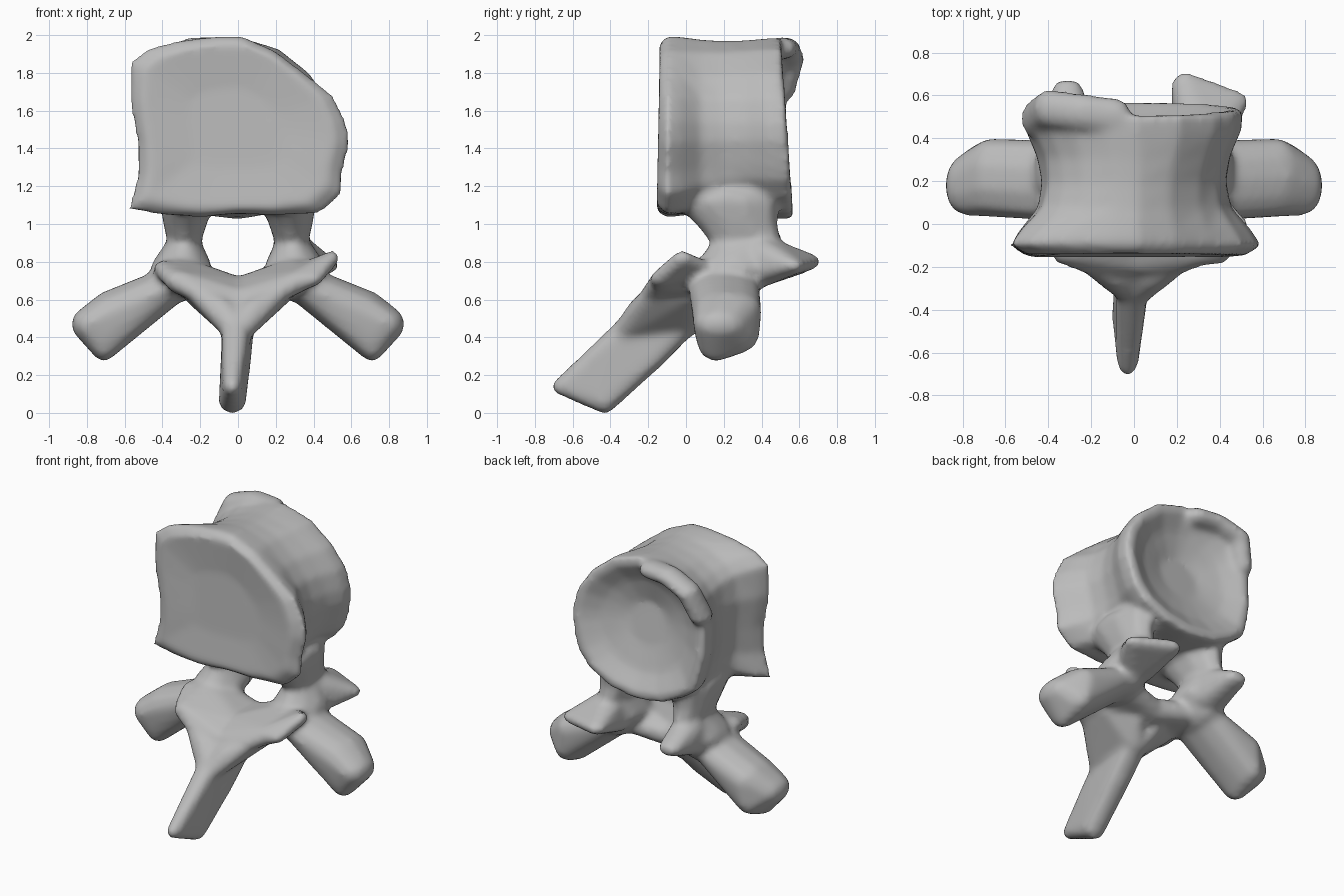
import bpy
import bmesh
import math
from mathutils import Vector

if "Cube" in bpy.data.objects:
    bpy.data.objects.remove(bpy.data.objects["Cube"], do_unlink=True)

bone = bpy.data.materials.new("bone_grey")
bone.use_nodes = True
grey = (0.5, 0.5, 0.5, 1)
bone.diffuse_color = grey
bone.node_tree.nodes["Principled BSDF"].inputs["Base Color"].default_value = grey

bm = bmesh.new()


def add_solid(*blobs):
    """Convex solid stretched around a few ellipsoids: (centre, radii)."""
    part = bmesh.new()
    for centre, radii in blobs:
        made = bmesh.ops.create_icosphere(part, subdivisions=2, radius=1)
        for vert in made["verts"]:
            vert.co = Vector(centre) + Vector(a * b for a, b in zip(vert.co, radii))
    hull = bmesh.ops.convex_hull(part, input=part.verts)
    loose = [v for v in hull["geom_interior"] if isinstance(v, bmesh.types.BMVert)]
    bmesh.ops.delete(part, geom=loose, context="VERTS")
    # Keep only the outer hull faces
    hull_faces = {f for f in hull["geom"] if isinstance(f, bmesh.types.BMFace) and f.is_valid}
    inner = [f for f in part.faces if f not in hull_faces]
    bmesh.ops.delete(part, geom=inner, context="FACES")
    bmesh.ops.recalc_face_normals(part, faces=part.faces)
    copied = {v: bm.verts.new(v.co) for v in part.verts if v.link_faces}
    for face in part.faces:
        bm.faces.new([copied[v] for v in face.verts])
    part.free()


def add_chain(*blobs):
    """Limb made of solids between neighbouring ellipsoids."""
    for first, second in zip(blobs, blobs[1:]):
        add_solid(first, second)


def side(s, centre, radii):
    return (centre[0] * s, centre[1], centre[2]), radii


# Drum-shaped body: front outline blended towards an oval at the back
outline = [(-.57, 1.86), (-.47, 1.93), (-.3, 1.97), (-.1, 1.99), (.02, 1.99),
           (.2, 1.91), (.36, 1.79), (.5, 1.68), (.57, 1.54), (.59, 1.43),
           (.55, 1.27), (.55, 1.16), (.43, 1.06), (.2, 1.05), (0, 1.06),
           (-.2, 1.04), (-.4, 1.05), (-.58, 1.08), (-.53, 1.25), (-.53, 1.43),
           (-.57, 1.65)]
middle = Vector((-.01, 1.5))


def body_ring(y, blend, wide, tall):
    ring = []
    for x, z in outline:
        arm = Vector((x, z)) - middle
        angle = math.atan2(arm.y, arm.x)
        oval = Vector((.5 * math.cos(angle), .48 * math.sin(angle)))
        spot = arm.lerp(oval, blend)
        # The back rim leans forward towards the top
        lean = y * (1 - .12 * spot.y)
        ring.append(bm.verts.new((middle.x + spot.x * wide, lean, middle.y + spot.y * tall)))
    return ring


sections = [(-.125, .2, .45, .45), (-.15, .2, .9, .94), (-.1, 0, 1.01, 1.01),
            (-.03, .1, .95, 1), (.08, .4, .83, .98), (.2, .6, .82, .97),
            (.32, .8, .89, .98), (.44, .8, .99, 1), (.53, .8, 1, 1.01),
            (.54, .8, .9, .9), (.47, .9, .65, .65), (.42, 1, .3, .3)]
rings = [body_ring(*section) for section in sections]
count = len(outline)
for near, far in zip(rings, rings[1:]):
    for i in range(count):
        j = (i + 1) % count
        bm.faces.new((near[i], near[j], far[j], far[i]))
bm.faces.new(list(reversed(rings[0])))
bm.faces.new(rings[-1])

# Overhanging lip on the upper back rim
lip = (.07, .09, .06)
add_chain(((-.46, .49, 1.7), lip), ((-.4, .54, 1.87), lip),
          ((-.24, .52, 1.93), lip), ((-.08, .5, 1.93), lip))

knob = (.06, .06, .06)
for s in (-1, 1):
    # Pedicles flaring into the body above and the arch below
    add_chain(side(s, (.27, .22, 1.12), (.15, .28, .1)),
              side(s, (.28, .27, 1), (.12, .22, .06)),
              side(s, (.285, .32, .9), (.09, .19, .06)),
              side(s, (.3, .26, .77), (.17, .22, .08)),
              side(s, (.33, .22, .68), (.13, .19, .1)))
    # Broad laminae that roof the canal
    add_solid(((0, -.18, .6), (.07, .06, .06)),
              ((0, -.04, .64), (.08, .08, .08)),
              ((0, .18, .64), (.08, .08, .08)),
              side(s, (.2, -.18, .63), (.06, .06, .05)),
              side(s, (.33, -.13, .7), knob),
              side(s, (.31, .12, .77), (.06, .08, .06)),
              side(s, (.27, .24, .68), (.06, .08, .07)))
    # Flared webs running down into the blade
    add_solid(((0, -.33, .43), (.075, .06, .06)),
              ((0, 0, .46), (.09, .08, .06)),
              side(s, (.08, -.25, .55), knob),
              side(s, (.2, -.18, .62), (.06, .06, .05)),
              side(s, (.08, -.02, .52), knob),
              side(s, (.08, .1, .58), knob),
              side(s, (.23, .02, .63), knob))
    # Transverse processes
    add_solid(side(s, (.33, .2, .69), (.1, .19, .1)),
              side(s, (.68, .22, .55), (.1, .18, .1)),
              side(s, (.8, .18, .47), (.085, .14, .09)),
              side(s, (.7, .22, .4), (.1, .17, .1)),
              side(s, (.71, .16, .36), (.07, .1, .09)))

# Spinous process: a thin blade sloping forward and down
add_solid(((0, -.18, .59), (.08, .06, .06)),
          ((0, 0, .47), (.09, .07, .06)),
          ((-.01, -.34, .43), (.075, .06, .06)),
          ((-.01, -.17, .29), (.085, .06, .06)))
add_solid(((-.01, -.34, .43), (.075, .06, .06)),
          ((-.01, -.17, .29), (.085, .06, .06)),
          ((-.03, -.65, .14), (.05, .06, .05)),
          ((-.03, -.43, .055), (.075, .06, .06)))

# Rear articular processes, the left one broader
add_solid(((.31, .4, .84), (.12, .12, .1)),
          ((.3, .38, .74), (.13, .1, .08)),
          ((.24, .65, .8), (.07, .06, .045)),
          ((.45, .57, .78), (.09, .06, .045)))
add_solid(((-.3, .4, .84), (.11, .12, .1)),
          ((-.3, .38, .74), (.12, .1, .08)),
          ((-.31, .62, .79), (.08, .06, .05)))

# Front articular spurs
add_solid(((.3, -.14, .69), knob),
          ((.38, .08, .76), (.06, .08, .05)),
          ((.4, -.14, .71), (.05, .05, .04)),
          ((.5, -.02, .82), (.04, .05, .04)))
add_solid(((-.28, -.14, .69), knob),
          ((-.36, -.08, .72), (.05, .06, .05)),
          ((-.39, .06, .76), (.06, .1, .05)))

bmesh.ops.recalc_face_normals(bm, faces=bm.faces)
mesh = bpy.data.meshes.new("vertebra")
bm.to_mesh(mesh)
bm.free()
vertebra = bpy.data.objects.new("vertebra", mesh)
bpy.context.collection.objects.link(vertebra)
mesh.materials.append(bone)

# Fuse the parts into one smooth bone
fuse = vertebra.modifiers.new("fuse", "REMESH")
fuse.mode = "VOXEL"
fuse.voxel_size = 0.02
fuse.use_smooth_shade = True
soften = vertebra.modifiers.new("soften", "SMOOTH")
soften.factor = 0.5
soften.iterations = 8
